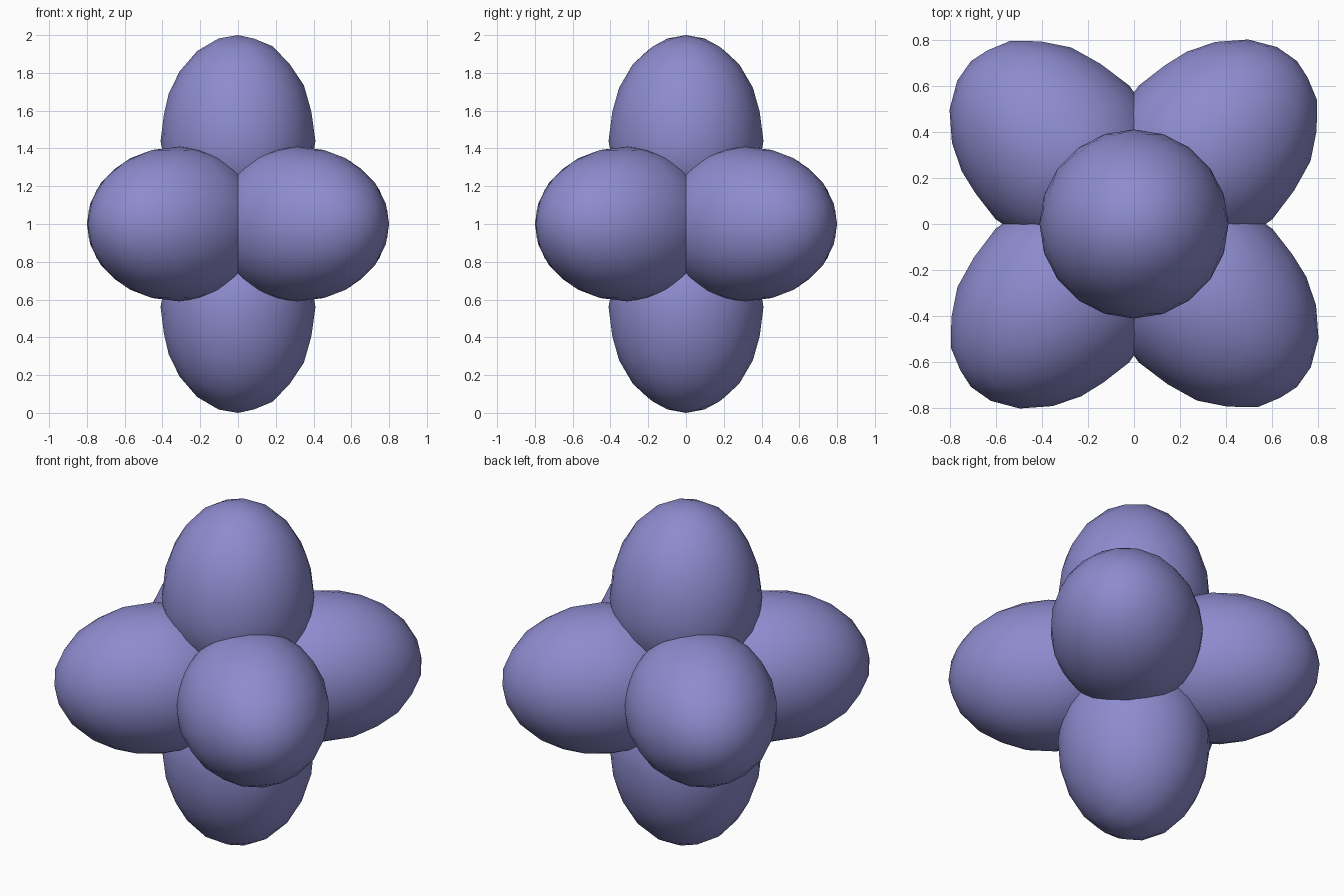
import bpy
import bmesh
from mathutils import Vector

cube = bpy.data.objects.get("Cube")
if cube:
    bpy.data.objects.remove(cube, do_unlink=True)

# Single periwinkle colour
COLOR = (0.27, 0.26, 0.62, 1.0)
mat = bpy.data.materials.new("periwinkle")
mat.use_nodes = True
mat.diffuse_color = COLOR
mat.node_tree.nodes["Principled BSDF"].inputs["Base Color"].default_value = COLOR

CENTER = Vector((0, 0, 1))
RADIUS = 0.41      # half width of a lobe
BELLY = 0.44       # distance of the widest ring from the model centre
TIP = 1.0          # reach of the lobe


def lobe(name, direction):
    """Egg-shaped lobe starting at the centre and pointing along direction."""
    bm = bmesh.new()
    bmesh.ops.create_icosphere(bm, subdivisions=3, radius=1)
    turn = Vector(direction).to_track_quat('Z', 'Y')
    for v in bm.verts:
        stretch = TIP - BELLY if v.co.z > 0 else BELLY
        egg = Vector((v.co.x * RADIUS, v.co.y * RADIUS, BELLY + v.co.z * stretch))
        v.co = turn @ egg
    for f in bm.faces:
        f.smooth = True
    mesh = bpy.data.meshes.new(name)
    bm.to_mesh(mesh)
    bm.free()
    mesh.materials.append(mat)
    obj = bpy.data.objects.new(name, mesh)
    obj.location = CENTER
    bpy.context.collection.objects.link(obj)


# Vertical pair
lobe("top_lobe", (0, 0, 1))
lobe("bottom_lobe", (0, 0, -1))

# Four horizontal lobes on the diagonals
for side, x in (("left", 1), ("right", -1)):
    for end, y in (("front", -1), ("back", 1)):
        lobe(f"{end}_{side}_lobe", (x, y, 0))
